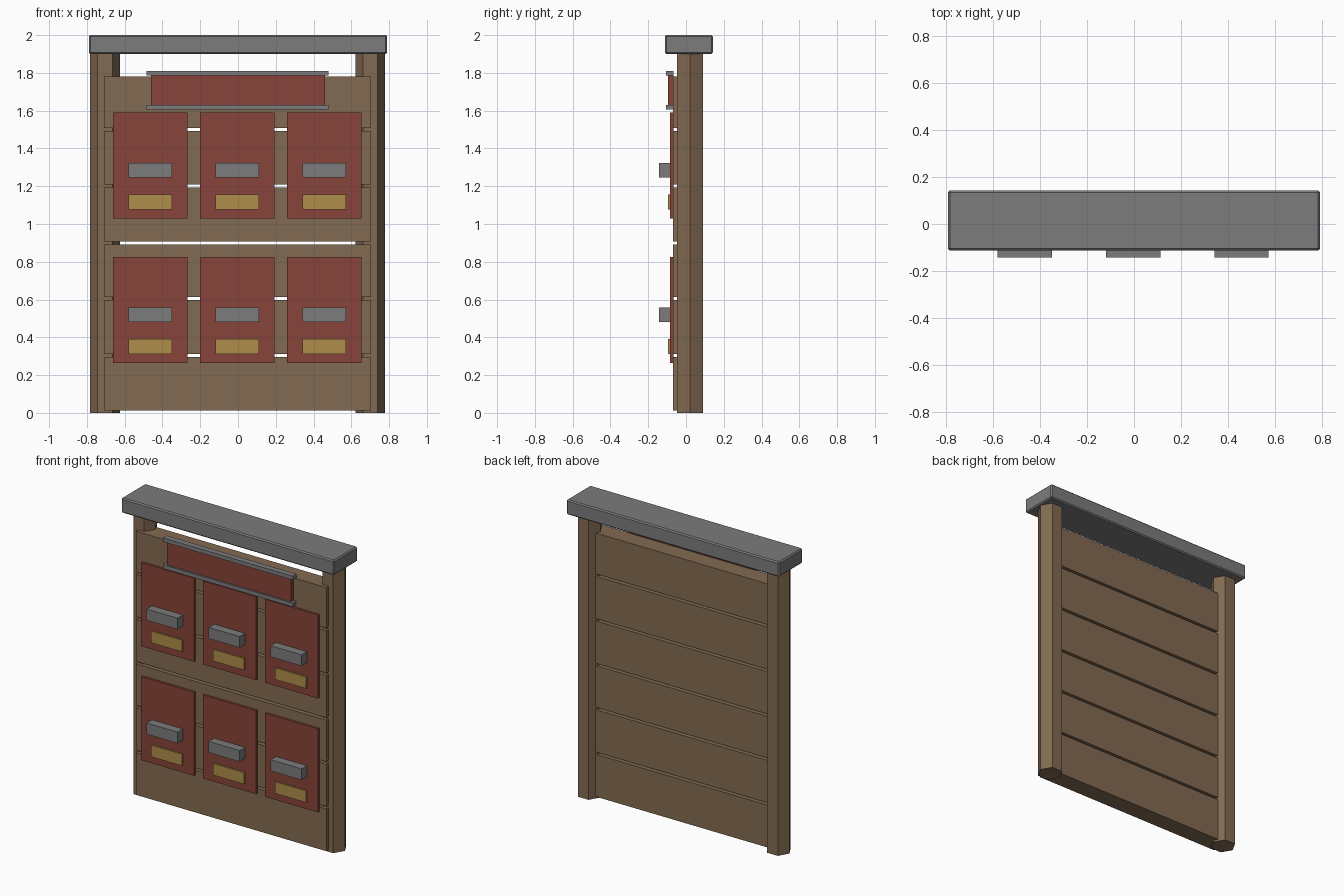
import bpy, bmesh, math

if "Cube" in bpy.data.objects:
    bpy.data.objects.remove(bpy.data.objects["Cube"])


def material(name, rgb):
    m = bpy.data.materials.new(name)
    m.diffuse_color = (*rgb, 1.0)
    m.use_nodes = True
    m.node_tree.nodes["Principled BSDF"].inputs["Base Color"].default_value = m.diffuse_color
    return m


WOOD = material("brown_wood", (0.225, 0.145, 0.085))
RED = material("red_panel", (0.245, 0.057, 0.041))
GREY = material("grey_metal", (0.20, 0.20, 0.20))
GOLD = material("brass_plate", (0.43, 0.27, 0.07))


def finish(name, bm, mat):
    me = bpy.data.meshes.new(name)
    bm.to_mesh(me)
    bm.free()
    me.materials.append(mat)
    ob = bpy.data.objects.new(name, me)
    bpy.context.collection.objects.link(ob)
    return ob


def box(name, mat, x, y, z, bevel=0.0):
    """Box from (min, max) ranges, with an optional chamfer."""
    bm = bmesh.new()
    bmesh.ops.create_cube(bm, size=1.0)
    for v in bm.verts:
        for i, r in enumerate((x, y, z)):
            v.co[i] = r[1] if v.co[i] > 0 else r[0]
    if bevel:
        bmesh.ops.bevel(bm, geom=bm.edges[:], offset=bevel, segments=1,
                        affect='EDGES')
    return finish(name, bm, mat)


# Six-sided posts
for side, cx in (("left", -0.705), ("right", 0.70)):
    bm = bmesh.new()
    bmesh.ops.create_cone(bm, cap_ends=True, segments=6, radius1=0.079,
                          radius2=0.079, depth=1.91)
    for v in bm.verts:
        a = round(math.atan2(v.co.y, v.co.x) / (math.pi / 6))
        if a % 2:  # keep corners pointing along x
            v.co.x, v.co.y = v.co.y, -v.co.x
        v.co.x += cx
        v.co.y += 0.022
        v.co.z += 0.955
    finish(side + "_post", bm, WOOD)

# Horizontal planks with narrow gaps
seams = (0.005, 0.305, 0.605, 0.90, 1.20, 1.50, 1.79)
for i in range(6):
    box(f"plank_{i + 1}", WOOD, (-0.71, 0.705), (-0.07, 0.05),
        (seams[i] + 0.008, seams[i + 1] - 0.008))

# Roof beam
box("roof_beam", GREY, (-0.79, 0.79), (-0.112, 0.142), (1.90, 2.0), 0.008)

# Header board with rails
box("header_board", RED, (-0.46, 0.46), (-0.095, -0.065), (1.62, 1.795))
for name, z in (("lower", 1.605), ("upper", 1.785)):
    box(name + "_header_rail", GREY, (-0.485, 0.48), (-0.105, -0.065),
        (z, z + 0.026))

# Two rows of three panels, each with a slot block and a brass plate
for row, z in enumerate((0.265, 1.03)):
    for col, cx in enumerate((-0.464, -0.003, 0.457)):
        tag = f"_{row + 1}_{col + 1}"
        box("panel" + tag, RED, (cx - 0.197, cx + 0.197), (-0.085, -0.065),
            (z, z + 0.56))
        box("slot_block" + tag, GREY, (cx - 0.115, cx + 0.115),
            (-0.142, -0.08), (z + 0.217, z + 0.292))
        box("name_plate" + tag, GOLD, (cx - 0.115, cx + 0.115),
            (-0.095, -0.08), (z + 0.048, z + 0.126))
